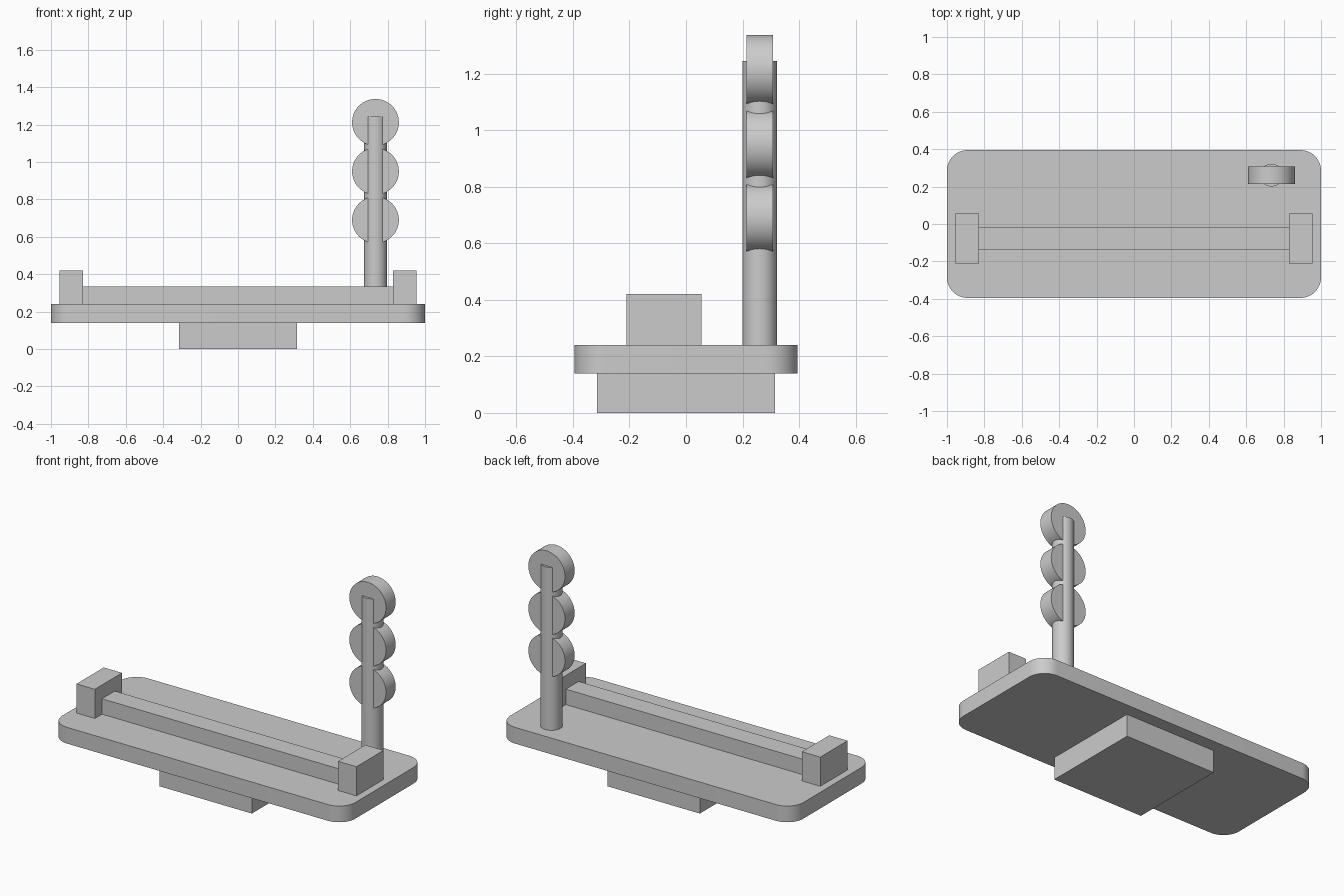
import bpy
import bmesh
from math import radians
from mathutils import Matrix, Vector

cube = bpy.data.objects.get("Cube")
if cube:
    bpy.data.objects.remove(cube, do_unlink=True)

grey = bpy.data.materials.new("plain grey")
grey.use_nodes = True
grey.diffuse_color = (0.6, 0.6, 0.6, 1)
grey.node_tree.nodes["Principled BSDF"].inputs["Base Color"].default_value = (0.6, 0.6, 0.6, 1)


def add_part(name, bm, smooth=False):
    mesh = bpy.data.meshes.new(name)
    bm.to_mesh(mesh)
    bm.free()
    mesh.materials.append(grey)
    obj = bpy.data.objects.new(name, mesh)
    bpy.context.collection.objects.link(obj)
    if smooth:
        bpy.ops.object.select_all(action='DESELECT')
        obj.select_set(True)
        bpy.context.view_layer.objects.active = obj
        bpy.ops.object.shade_smooth_by_angle(angle=radians(30))
    return obj


def box(name, low, high, corner=0):
    """Box between two corners, with optional rounded upright edges."""
    low, high = Vector(low), Vector(high)
    bm = bmesh.new()
    bmesh.ops.create_cube(bm, size=1, matrix=Matrix.Translation((low + high) / 2)
                          @ Matrix.Diagonal((high - low).to_4d()))
    if corner:
        upright = [e for e in bm.edges
                   if abs(e.verts[0].co.z - e.verts[1].co.z) > 0.01]
        bmesh.ops.bevel(bm, geom=upright, offset=corner, segments=12,
                        profile=0.5, affect='EDGES')
    return add_part(name, bm, corner > 0)


def cylinder(name, centre, radius, depth, turn=Matrix()):
    bm = bmesh.new()
    bmesh.ops.create_cone(bm, cap_ends=True, segments=64, radius1=radius,
                          radius2=radius, depth=depth,
                          matrix=Matrix.Translation(centre) @ turn)
    return add_part(name, bm, True)


# Foot and rounded platform
box("foot", (-0.315, -0.315, 0), (0.315, 0.315, 0.14))
box("platform", (-1, -0.395, 0.14), (1, 0.395, 0.24), corner=0.11)

# Long rail between two end blocks
box("rail", (-0.83, -0.14, 0.24), (0.83, -0.015, 0.335))
box("left_end_block", (0.83, -0.21, 0.24), (0.955, 0.055, 0.42))
box("right_end_block", (-0.955, -0.21, 0.24), (-0.83, 0.055, 0.42))

# Signal post with three discs facing the front
post_x, post_y = 0.735, 0.261
cylinder("signal_post", (post_x, post_y, 0.742), 0.061, 1.005)
facing = Matrix.Rotation(radians(90), 4, 'X')
for name, z in (("lower", 0.69), ("middle", 0.95), ("upper", 1.212)):
    cylinder(name + "_signal_disc", (post_x, post_y, z), 0.125, 0.094, facing)
